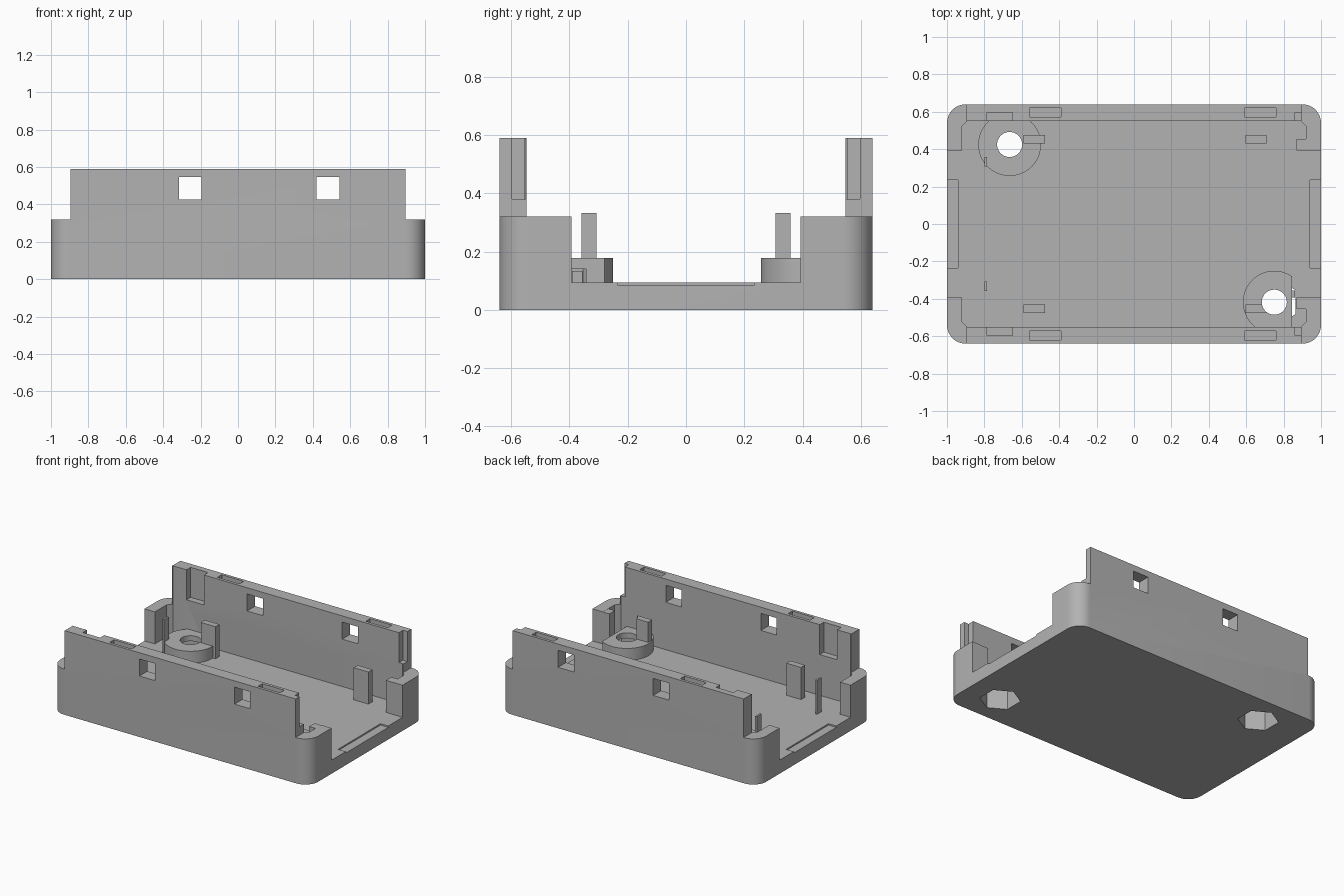
import bpy
import bmesh
import math

if "Cube" in bpy.data.objects:
    bpy.data.objects.remove(bpy.data.objects["Cube"])

GREY = bpy.data.materials.new("grey plastic")
GREY.use_nodes = True
GREY.diffuse_color = (0.45, 0.45, 0.45, 1)
GREY.node_tree.nodes["Principled BSDF"].inputs["Base Color"].default_value = (0.45, 0.45, 0.45, 1)


def prism(name, points, z0, z1):
    """Extrude a flat outline from z0 to z1."""
    bm = bmesh.new()
    face = bm.faces.new([bm.verts.new((x, y, z0)) for x, y in points])
    top = bmesh.ops.extrude_face_region(bm, geom=[face])["geom"]
    for v in top:
        if isinstance(v, bmesh.types.BMVert):
            v.co.z = z1
    bmesh.ops.recalc_face_normals(bm, faces=bm.faces)
    mesh = bpy.data.meshes.new(name)
    bm.to_mesh(mesh)
    bm.free()
    mesh.materials.append(GREY)
    ob = bpy.data.objects.new(name, mesh)
    bpy.context.collection.objects.link(ob)
    return ob


def box(name, x0, x1, y0, y1, z0, z1):
    return prism(name, [(x0, y0), (x1, y0), (x1, y1), (x0, y1)], z0, z1)


def disc(name, x, y, r, z0, z1, sides=48, turn=0.0):
    angles = [turn + math.tau * i / sides for i in range(sides)]
    return prism(name, [(x + r * math.cos(a), y + r * math.sin(a)) for a in angles], z0, z1)


def rounded(name, hx, hy, r, z0, z1, steps):
    """Rectangle with rounded (or, with one step, chamfered) corners."""
    pts = []
    for q, (sx, sy) in enumerate([(1, 1), (-1, 1), (-1, -1), (1, -1)]):
        for i in range(steps + 1):
            a = (q + i / steps) * math.pi / 2
            pts.append((sx * (hx - r) + r * math.cos(a), sy * (hy - r) + r * math.sin(a)))
    return prism(name, pts, z0, z1)


def cut(targets, cutter):
    """Subtract a cutter from each target, then drop the cutter."""
    cutter.hide_render = True
    for ob in targets:
        mod = ob.modifiers.new("cut", "BOOLEAN")
        mod.operation = "DIFFERENCE"
        mod.solver = "EXACT"
        mod.object = cutter
        bpy.context.view_layer.objects.active = ob
        bpy.ops.object.modifier_apply(modifier=mod.name)
    bpy.data.objects.remove(cutter)


FLOOR, RIM, TOP = 0.095, 0.32, 0.59
TALL = 0.8

# Tray with a hollow inside, stepped ends and open end gaps
body = rounded("tray_body", 1.0, 0.64, 0.1, 0, TOP, 10)
cut([body], rounded("cavity", 0.92, 0.552, 0.03, FLOOR, TALL, 1))
for s in (-1, 1):
    def span(a, b):
        return sorted((s * a, s * b))
    cut([body], box("end_step", *span(0.895, 1.2), -1, 1, RIM, TALL))
    cut([body], box("end_gap", *span(0.8, 1.2), -0.393, 0.393, FLOOR, TALL))
    cut([body], box("end_recess", *span(0.94, 1.2), -0.235, 0.235, 0.085, TALL))
    # Long wall details: rebates and shallow top slots
    cut([body], box("end_rebate", 0.86, 1.0, *span(0.5, 0.597), 0.38, TALL))
    cut([body], box("wall_notch", -0.785, -0.65, *span(0.5, 0.597), 0.38, TALL))
    for x in (-0.475, 0.675):
        cut([body], box("top_slot", x - 0.085, x + 0.085, *span(0.573, 0.62), 0.555, TALL))

# Square windows through both long walls
for x in (-0.255, 0.482):
    cut([body], box("window", x - 0.061, x + 0.061, -1, 1, 0.427, 0.546))

# Screw bosses with a round hole above a hexagonal nut pocket
for name, x, y in (("left_boss", 0.75, -0.418), ("right_boss", -0.665, 0.425)):
    boss = disc(name, x, y, 0.168, 0.05, 0.178)
    if x > 0:
        cut([boss], box("boss_flat", 0.845, 1.2, -1, 0, -0.1, 0.5))
    cut([body, boss], disc("screw_hole", x, y, 0.067, -0.2, 0.5))
    cut([body, boss], disc("nut_pocket", x, y, 0.13, -0.2, 0.14, 6, math.pi / 2))
    boss.select_set(True)

# Support posts, thin pins and corner ribs on both sides
for side, s in (("front", -1), ("back", 1)):
    for x in (-0.533, 0.652):
        y = s * 0.453
        post = box(side + "_support_post", x - 0.057, x + 0.057, y - 0.022, y + 0.022, 0.06, 0.32)
        if x > 0 and s < 0:
            cut([post], disc("post_clearance", 0.75, -0.418, 0.067, -0.2, 0.5))
            cut([post], disc("post_clearance", 0.75, -0.418, 0.13, -0.2, 0.14, 6, math.pi / 2))
    y = s * 0.333
    box(side + "_thin_pin", -0.8, -0.787, y - 0.026, y + 0.026, 0.06, 0.333)
    y = s * 0.424
    box(side + "_corner_rib", 0.87, 0.935, y - 0.03, y + 0.03, 0.06, RIM - 0.001)
box("small_stop", 0.845, 0.862, -0.392, -0.355, 0.06, 0.133)

# Smooth the rounded corners and bosses, keep the edges crisp
body.select_set(True)
bpy.context.view_layer.objects.active = body
bpy.ops.object.shade_smooth_by_angle(angle=math.radians(30))
